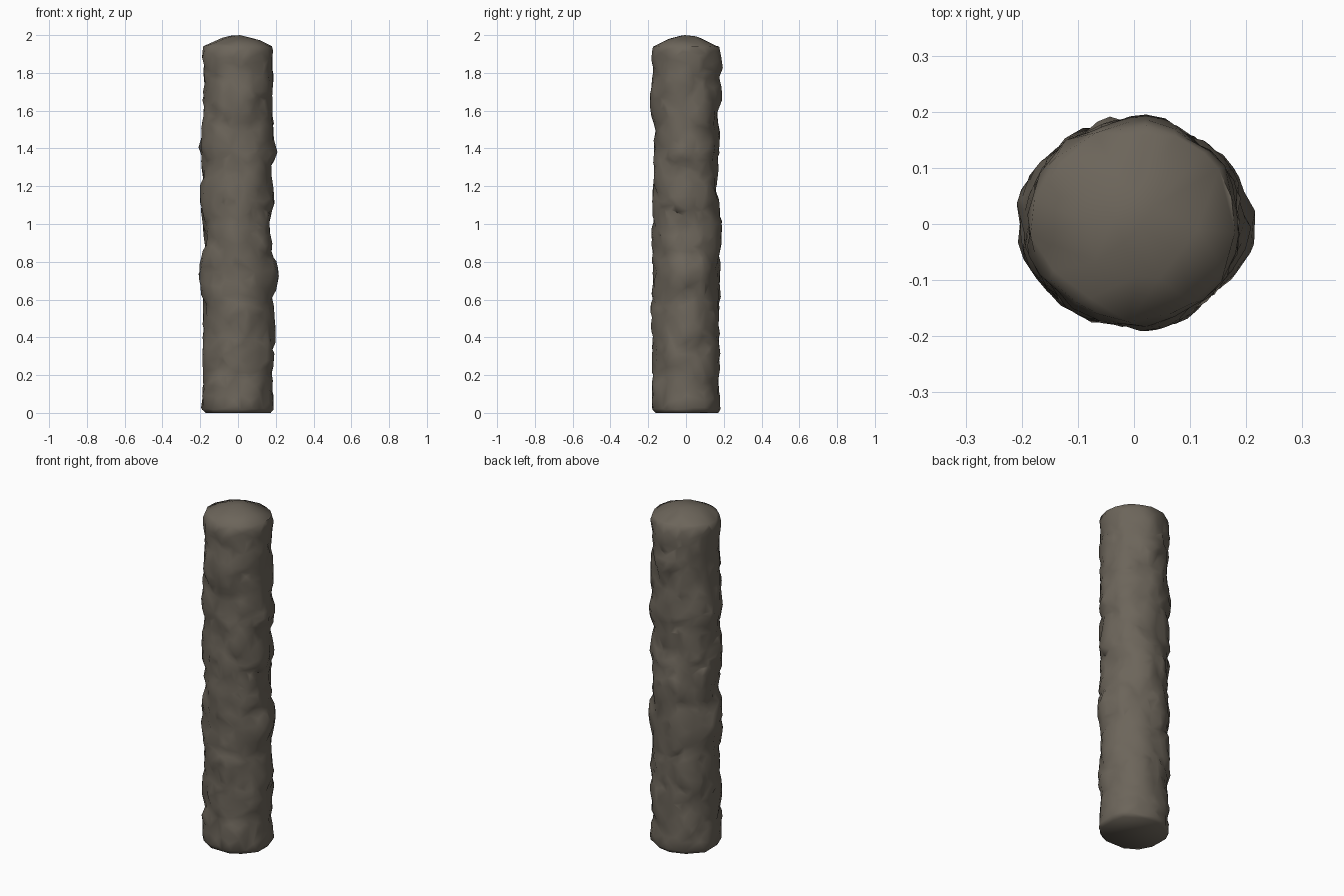
import bpy, bmesh, math
from mathutils import Vector, noise

cube = bpy.data.objects.get("Cube")
if cube:
    bpy.data.objects.remove(cube, do_unlink=True)

SIDES, RINGS = 60, 180
HALF_X, HALF_Y, HEIGHT = 0.205, 0.194, 2.0
RIM = 1.94

# Main bulges and hollows: angle in degrees, height, change of radius
BULGES = [
    (0, 0.98, -0.12), (0, 0.73, 0.12), (0, 1.25, -0.06), (0, 1.72, -0.05),
    (180, 0.73, 0.12), (180, 0.93, -0.08), (180, 1.4, 0.08), (180, 0.55, -0.04),
    (90, 1.2, -0.11), (90, 1.55, -0.06), (90, 1.85, 0.05), (90, 1.0, 0.05),
    (270, 1.28, -0.07), (270, 1.5, -0.05), (270, 1.68, 0.05), (270, 0.72, -0.05),
    (270, 0.55, 0.05), (0, 1.4, 0.06), (180, 1.15, 0.05), (0, 0.42, 0.05),
]

# Stone colour
stone = bpy.data.materials.new("grey brown stone")
stone.use_nodes = True
colour = (0.15, 0.13, 0.103, 1)
stone.diffuse_color = colour
shader = stone.node_tree.nodes["Principled BSDF"]
shader.inputs["Base Color"].default_value = colour
shader.inputs["Roughness"].default_value = 0.9


def bulge(angle, z):
    """Sum of the main bulges and hollows at this spot."""
    total = 0
    for degrees, height, size in BULGES:
        turn = 1 - math.cos(angle - math.radians(degrees))
        total += size * math.exp(-5 * turn - ((z - height) / 0.07) ** 2)
    return total


def rock_scale(p):
    """Radius factor: rounded boulders with creases, plus chips."""
    warp = noise.noise_vector(p * 5) * 0.04
    q = (p + warp) * 5.5
    dist, points = noise.voronoi(Vector((q.x, q.y, q.z * 0.85)))
    crease = min(1, (dist[1] - dist[0]) * 2.5)
    block = noise.noise(points[0] * 3.7)
    dist = noise.voronoi((p + warp) * 12)[0]
    chip = min(1, (dist[1] - dist[0]) * 2)
    return 0.865 + 0.07 * crease + 0.04 * block * crease + 0.035 * chip


def surface(angle, z):
    """Point on the column wall."""
    p = Vector((HALF_X * math.cos(angle), HALF_Y * math.sin(angle), z))
    amount = min(1.06, rock_scale(p) + bulge(angle, z))
    # Ends are calmer, with a tucked-in foot and shoulder
    calm = max(0, 1 - min(z, RIM - z) / 0.1)
    amount += (0.95 - amount) * calm * 0.6
    amount *= 1 - 0.08 * max(0, 1 - z / 0.03) ** 2
    amount *= 1 - 0.05 * max(0, (z - 1.89) / 0.05) ** 2
    # Vertical shift makes small ledges
    drop = 0.03 * noise.noise(p * 9) * (1 - calm)
    return Vector((p.x * amount, p.y * amount, z + drop))


# Column wall
bm = bmesh.new()
rings = []
for i in range(RINGS):
    z = RIM * i / (RINGS - 1)
    rings.append([bm.verts.new(surface(math.tau * k / SIDES, z))
                  for k in range(SIDES)])

# Domed, slightly uneven cap
edge = [v.co.copy() for v in rings[-1]]
for t in (0.93, 0.82, 0.65, 0.45, 0.22):
    ring = []
    for co in edge:
        p = Vector((co.x * t, co.y * t, RIM + 0.06 * (1 - t ** 1.6)))
        p.z += 0.012 * noise.noise(p * 9) * t
        ring.append(bm.verts.new(p))
    rings.append(ring)

for low, high in zip(rings, rings[1:]):
    for k in range(SIDES):
        n = (k + 1) % SIDES
        bm.faces.new((low[k], low[n], high[n], high[k]))
peak = bm.verts.new((0, 0, HEIGHT))
for k in range(SIDES):
    bm.faces.new((rings[-1][k], rings[-1][(k + 1) % SIDES], peak))
bm.faces.new(list(reversed(rings[0])))   # flat underside
bmesh.ops.recalc_face_normals(bm, faces=bm.faces)

# Stand the foot on the ground
for v in rings[0]:
    v.co.z = 0

mesh = bpy.data.meshes.new("rock_column")
bm.to_mesh(mesh)
bm.free()
column = bpy.data.objects.new("rock_column", mesh)
bpy.context.collection.objects.link(column)
mesh.materials.append(stone)

# Chiselled, irregular facets
chisel = column.modifiers.new("chisel", "DECIMATE")
chisel.ratio = 0.12
bpy.ops.object.select_all(action="DESELECT")
column.select_set(True)
bpy.context.view_layer.objects.active = column
bpy.ops.object.modifier_apply(modifier="chisel")
bpy.ops.object.shade_smooth_by_angle(angle=math.radians(65))
